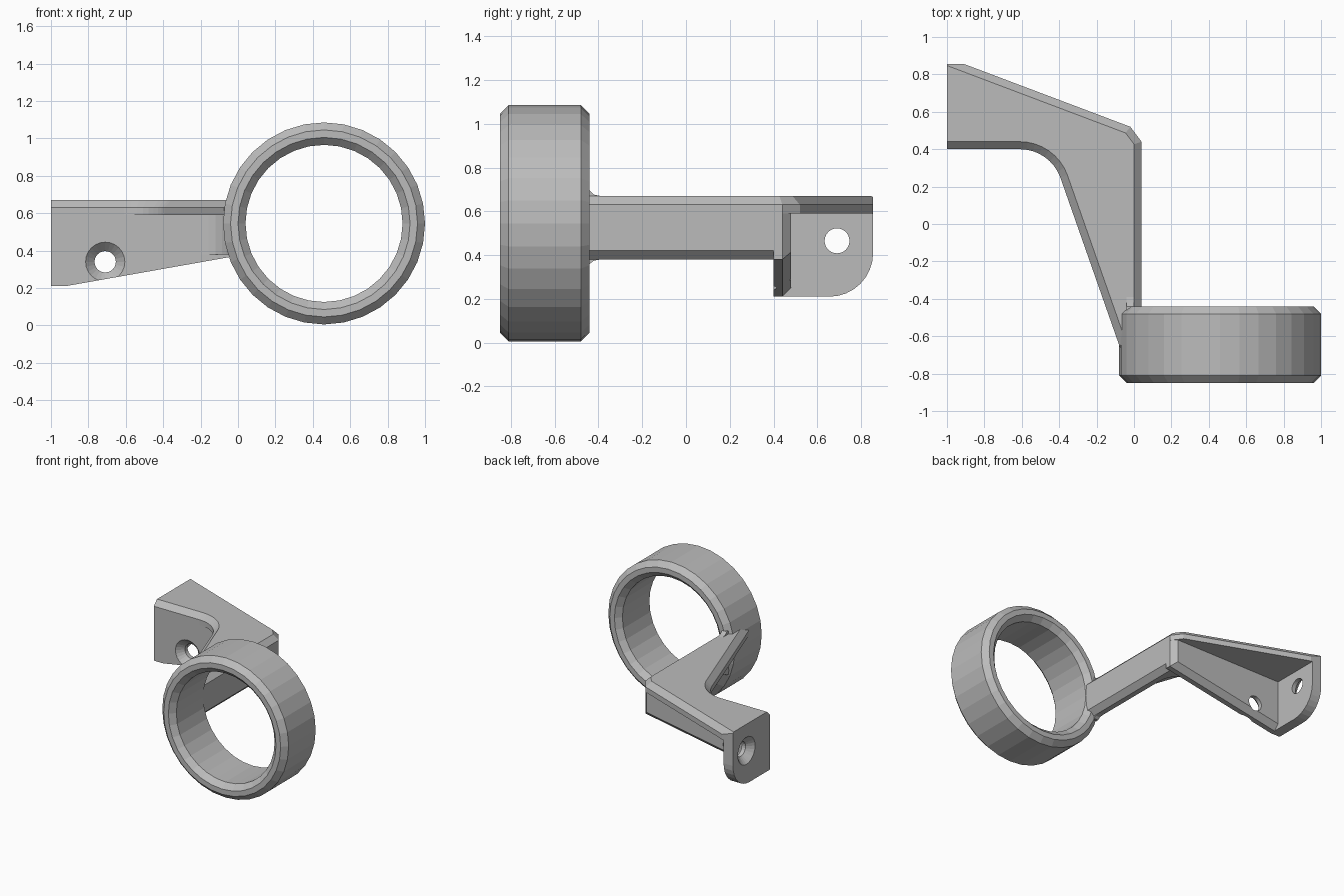
import bpy, bmesh, math
from mathutils import Matrix, Vector

if "Cube" in bpy.data.objects:
    bpy.data.objects.remove(bpy.data.objects["Cube"])

grey = bpy.data.materials.new("light grey plastic")
grey.use_nodes = True
grey.diffuse_color = (0.5, 0.5, 0.5, 1)
grey.node_tree.nodes["Principled BSDF"].inputs["Base Color"].default_value = (0.5, 0.5, 0.5, 1)

# Map (u, v, depth) to world space for an extrusion along each axis
AXES = {"x": lambda u, v, d: (d, u, v),
        "y": lambda u, v, d: (u, d, v),
        "z": lambda u, v, d: (u, v, d)}


def finish(name, bm):
    bmesh.ops.recalc_face_normals(bm, faces=bm.faces)
    mesh = bpy.data.meshes.new(name)
    bm.to_mesh(mesh)
    bm.free()
    mesh.materials.append(grey)
    ob = bpy.data.objects.new(name, mesh)
    bpy.context.collection.objects.link(ob)
    return ob


def prism(name, points, axis, lo, hi, chamfer=None, clip=None):
    """Extrude a profile; chamfer the edges picked by a rule; clip at a y value."""
    bm = bmesh.new()
    place = AXES[axis]
    rings = [[bm.verts.new(place(u, v, d)) for u, v in points] for d in (lo, hi)]
    bm.faces.new(rings[0])
    bm.faces.new(rings[1])
    n = len(points)
    for i in range(n):
        j = (i + 1) % n
        bm.faces.new((rings[0][i], rings[0][j], rings[1][j], rings[1][i]))
    bmesh.ops.recalc_face_normals(bm, faces=bm.faces)
    if chamfer:
        edges = [e for e in bm.edges if chamfer(e.verts[0].co, e.verts[1].co)]
        bmesh.ops.bevel(bm, geom=edges, offset=0.04, segments=1, affect="EDGES")
    if clip:
        bmesh.ops.bisect_plane(bm, geom=bm.verts[:] + bm.edges[:] + bm.faces[:],
                               plane_co=(0, clip, 0), plane_no=(0, 1, 0), clear_outer=True)
        bmesh.ops.holes_fill(bm, edges=[e for e in bm.edges if e.is_boundary])
    return finish(name, bm)


def arc(cx, cy, r, start, end, steps):
    angles = [math.radians(start + (end - start) * i / steps) for i in range(steps + 1)]
    return [(cx + r * math.cos(a), cy + r * math.sin(a)) for a in angles]


def lathe(name, profile, centre, axis, sides, closed):
    """Revolve a (radius, depth) profile around the given axis."""
    bm = bmesh.new()
    place = AXES[axis]
    loops = []
    for r, d in profile:
        circle = arc(centre[0], centre[1], r, 0, 360, sides)[:-1]
        loops.append([bm.verts.new(place(u, v, d)) for u, v in circle])
    pairs = list(zip(loops, loops[1:]))
    if closed:
        pairs.append((loops[-1], loops[0]))
    else:
        bm.faces.new(loops[0])
        bm.faces.new(loops[-1])
    for a, b in pairs:
        for i in range(sides):
            j = (i + 1) % sides
            bm.faces.new((a[i], a[j], b[j], b[i]))
    return finish(name, bm)


def combine(base, other, operation):
    """Apply a boolean and remove the operand."""
    mod = base.modifiers.new("cut", "BOOLEAN")
    mod.object, mod.operation, mod.solver = other, operation, "EXACT"
    graph = bpy.context.evaluated_depsgraph_get()
    mesh = bpy.data.meshes.new_from_object(base.evaluated_get(graph))
    base.modifiers.clear()
    base.data = mesh
    bpy.data.objects.remove(other)


# Holding ring with chamfered rims inside and out
ring_profile = [(0.46, -0.85), (0.50, -0.85), (0.54, -0.81), (0.54, -0.48),
                (0.50, -0.44), (0.46, -0.44), (0.42, -0.48), (0.42, -0.81)]
lathe("ring", ring_profile, (0.46, 0.545), "y", 32, True)

# Top plate: wedge-shaped gusset joining the mount and the leg
outline = [(-1, 0.40)] + arc(-0.61, 0.17, 0.23, 90, 20, 8) + [
    (-0.075, -0.66), (0.04, -0.66), (0.04, 0.44), (-0.02, 0.52), (-1, 0.89)]


def plate_rim(a, b):
    top = min(a.z, b.z) > 0.66
    return top and max(a.x, b.x) > -0.99 and max(a.y, b.y) > -0.65


bracket = prism("bracket", outline, "z", 0.59, 0.67, plate_rim, 0.855)

# Front mounting wall with a slanted, chamfered lower edge
front = [(-1, 0.21), (-0.92, 0.21), (0.04, 0.38), (0.04, 0.62), (-1, 0.62)]


def wall_edges(a, b):
    back = min(a.y, b.y) > 0.47
    return back and (max(a.z, b.z) < 0.39 or min(a.x, b.x) > 0.03)


front_wall = prism("front_wall", front, "y", 0.40, 0.48, wall_edges)

# End mounting wall with a rounded lower corner
end = [(0.40, 0.21)] + arc(0.655, 0.41, 0.20, -90, 0, 8) + [(0.855, 0.62), (0.40, 0.62)]
end_wall = prism("end_wall", end, "x", -1, -0.92)

# Leg wall running forward into the ring
leg = [(-0.04, 0.38), (0, 0.38), (0.04, 0.42), (0.04, 0.62), (-0.04, 0.62)]
leg_wall = prism("leg_wall", leg, "y", -0.6, 0.44)

# Concave fillet in the corner between leg and front wall
corner = [(-0.03, 0.41)] + arc(-0.2, 0.24, 0.16, 90, 0, 6) + [(-0.03, 0.24)]
corner_fillet = prism("corner_fillet", [(-0.2, 0.41)] + corner[1:] + corner[:1],
                      "z", 0.38, 0.62)

for part in (front_wall, end_wall, leg_wall, corner_fillet):
    combine(bracket, part, "UNION")

# Countersunk screw holes through both mounting walls
front_hole = lathe("front_hole", [(0.12, 0.385), (0.057, 0.448), (0.057, 0.6)],
                   (-0.71, 0.34), "y", 24, False)
end_hole = lathe("end_hole", [(0.12, -1.015), (0.057, -0.952), (0.057, -0.85)],
                 (0.69, 0.465), "x", 24, False)
for hole in (front_hole, end_hole):
    combine(bracket, hole, "DIFFERENCE")

# Small flares where the leg meets the ring, above and below
for name, edge, tip in (("upper_flare", 0.66, 0.695), ("lower_flare", 0.39, 0.36)):
    base = 0.67 if tip > edge else 0.38
    prism(name, [(-0.46, edge), (-0.46, tip), (-0.44, tip), (-0.42, (base * 3 + tip) / 4),
                 (-0.39, base), (-0.39, edge)], "x", -0.04, 0.0)
